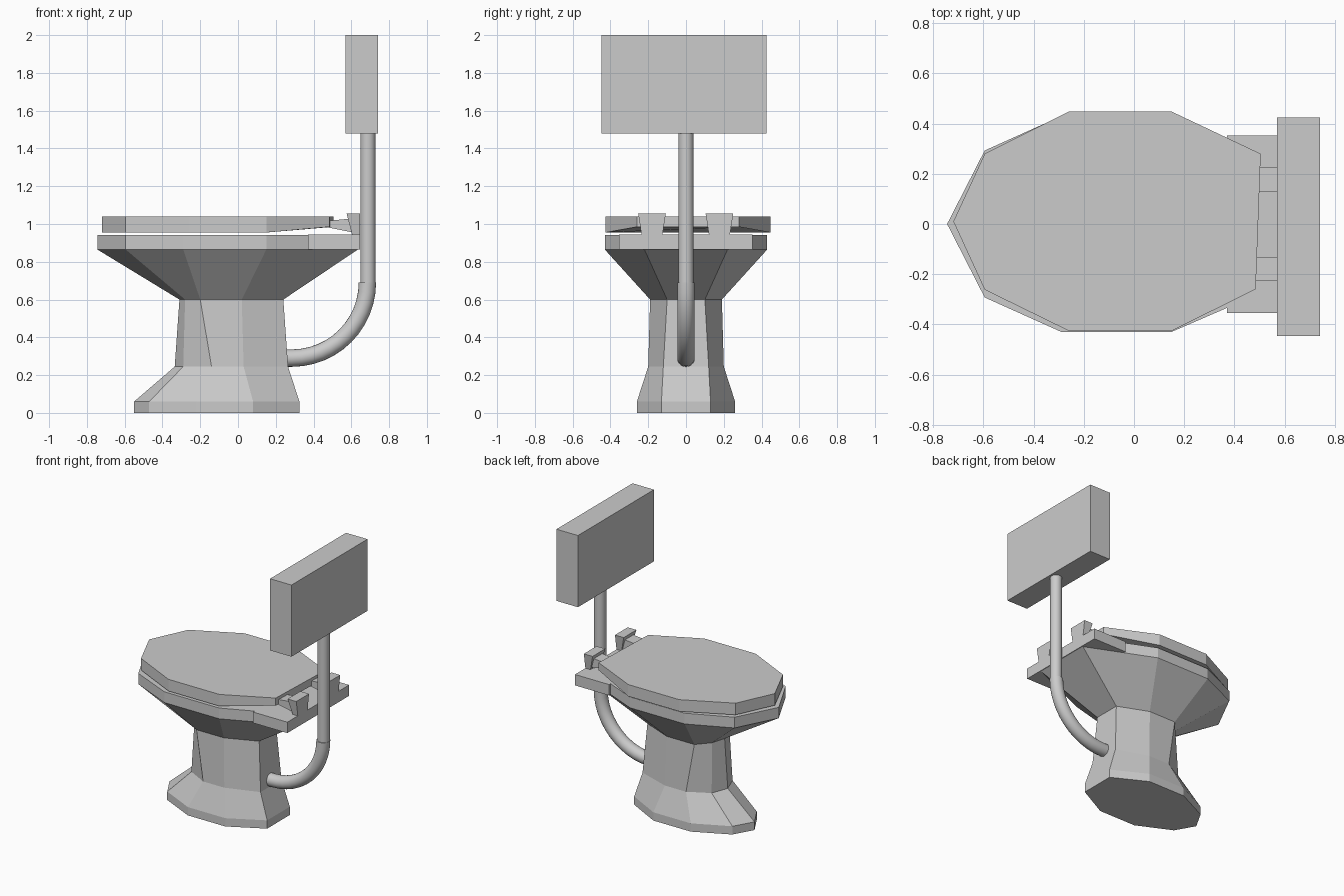
import bpy, bmesh, math

if "Cube" in bpy.data.objects:
    bpy.data.objects.remove(bpy.data.objects["Cube"])


def loft(name, rings, smooth=False):
    """Skin a list of equal-length rings of 3D points and cap both ends."""
    bm = bmesh.new()
    loops = [[bm.verts.new(p) for p in r] for r in rings]
    n = len(loops[0])
    for a, b in zip(loops, loops[1:]):
        for i in range(n):
            j = (i + 1) % n
            bm.faces.new((a[i], a[j], b[j], b[i]))
    bm.faces.new(loops[0][::-1])
    bm.faces.new(loops[-1])
    bmesh.ops.recalc_face_normals(bm, faces=bm.faces)
    me = bpy.data.meshes.new(name)
    bm.to_mesh(me)
    bm.free()
    ob = bpy.data.objects.new(name, me)
    bpy.context.collection.objects.link(ob)
    if smooth:
        bpy.ops.object.select_all(action='DESELECT')
        ob.select_set(True)
        bpy.context.view_layer.objects.active = ob
        bpy.ops.object.shade_smooth_by_angle(angle=math.radians(40))
    return ob


def rect(x0, x1, y0, y1, z):
    return [(x0, y0, z), (x1, y0, z), (x1, y1, z), (x0, y1, z)]


def outline(z, tip, *half):
    """Nine-sided ring: front tip plus four mirrored pairs."""
    left = [(x, y, z) for x, y in half]
    right = [(x, -y, z) for x, y in reversed(half)]
    return [(tip, 0, z)] + left + right


# pedestal and bowl
foot = (-0.55, (-0.47, 0.14), (-0.22, 0.26), (0.08, 0.26), (0.325, 0.13))
waist = (-0.335, (-0.29, 0.12), (-0.14, 0.2), (0.03, 0.2), (0.265, 0.12))
neck = (-0.31, (-0.28, 0.1), (-0.2, 0.19), (0.02, 0.19), (0.24, 0.1))
rim = (-0.745, (-0.595, 0.293), (-0.29, 0.43), (0.15, 0.43), (0.635, 0.22))
loft("bowl_and_pedestal", [outline(z, *r) for z, r in (
    (0, foot), (0.06, foot), (0.245, waist), (0.6, neck),
    (0.865, rim), (0.943, rim))])

# shelf behind the bowl
loft("rear_shelf", [rect(0.37, 0.645, -0.355, 0.352, z) for z in (0.865, 0.944)])

# lid, its underside raised at the back
lid = [(-0.72, 0.01), (-0.595, 0.28), (-0.26, 0.448), (0.15, 0.448), (0.505, 0.28),
       (0.485, -0.26), (0.15, -0.426), (-0.26, -0.426), (-0.595, -0.262)]
loft("lid", [[(x, y, 0.985 if x > 0.4 else 0.955) for x, y in lid],
             [(x, y, 1.04) for x, y in lid]])

# hinges and their arms
for side, c in (("left", 0.177), ("right", -0.18)):
    loft(side + "_hinge", [rect(0.605, 0.645, c - 0.055, c + 0.055, 0.94),
                           rect(0.575, 0.645, c - 0.073, c + 0.073, 1.055)])
    loft(side + "_hinge_arm", [
        [(x, c - 0.048, lo), (x, c + 0.048, lo), (x, c + 0.048, hi), (x, c - 0.048, hi)]
        for x, lo, hi in ((0.46, 0.985, 1.015), (0.61, 0.955, 1.03))])

# flush pipe: straight riser and curved elbow
N = 20
angles = [2 * math.pi * i / N for i in range(N)]
loft("pipe_riser", [[(0.688 + 0.04 * math.cos(t), 0.04 * math.sin(t), z)
                     for t in angles] for z in (0.66, 1.5)], True)
cx, cz, R = 0.285, 0.69, 0.4
elbow = [[(0.22, 0.046 * math.sin(t), cz - R - 0.046 * math.cos(t)) for t in angles]]
for k in range(13):
    a = -math.pi / 2 * (1 - k / 12)
    elbow.append([(cx + (R + 0.046 * math.cos(t)) * math.cos(a), 0.046 * math.sin(t),
                   cz + (R + 0.046 * math.cos(t)) * math.sin(a)) for t in angles])
loft("pipe_elbow", elbow, True)

# high cistern
loft("cistern", [rect(0.57, 0.742, -0.447, 0.425, z) for z in (1.48, 2.0)])
